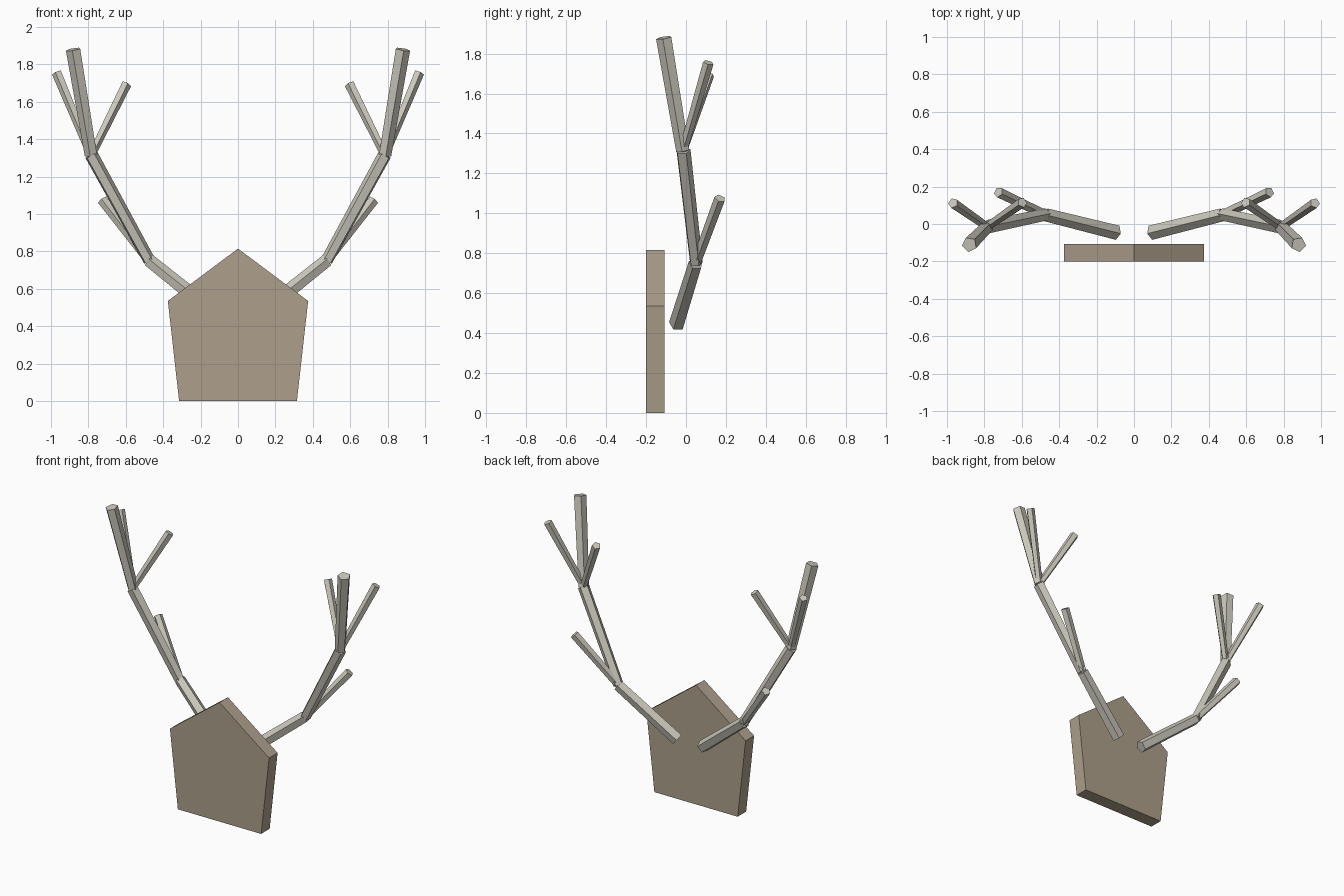
import bpy, bmesh
from mathutils import Vector, Matrix

if "Cube" in bpy.data.objects:
    bpy.data.objects.remove(bpy.data.objects["Cube"])


def material(name, color):
    m = bpy.data.materials.new(name)
    m.diffuse_color = (*color, 1)
    m.use_nodes = True
    m.node_tree.nodes["Principled BSDF"].inputs["Base Color"].default_value = m.diffuse_color
    return m


def finish(name, bm, mat):
    bmesh.ops.recalc_face_normals(bm, faces=bm.faces)
    me = bpy.data.meshes.new(name)
    bm.to_mesh(me)
    bm.free()
    me.materials.append(mat)
    ob = bpy.data.objects.new(name, me)
    bpy.context.collection.objects.link(ob)
    return ob


def branch(name, a, b, r1, r2, mat):
    """Five-sided rod from a to b, mirrored to the other antler."""
    a, b = Vector(a), Vector(b)
    d = b - a
    bm = bmesh.new()
    bmesh.ops.create_cone(
        bm, cap_ends=True, segments=5, radius1=r1, radius2=r2, depth=d.length,
        matrix=Matrix.Translation((a + b) / 2) @ d.to_track_quat('Z', 'Y').to_matrix().to_4x4())
    ob = finish(name, bm, mat)
    mod = ob.modifiers.new("mirror", 'MIRROR')
    mod.use_axis[0] = True
    mod.use_mirror_merge = False
    return ob


wood = material("wood", (0.42, 0.35, 0.26))
bone = material("bone", (0.60, 0.58, 0.50))

# Wall plaque: extruded pentagon
bm = bmesh.new()
outline = [(-0.315, 0), (0.315, 0), (0.375, 0.535), (0, 0.815), (-0.375, 0.535)]
face = bm.faces.new([bm.verts.new((x, -0.2, z)) for x, z in outline])
ext = bmesh.ops.extrude_face_region(bm, geom=[face], use_keep_orig=True)
bmesh.ops.translate(bm, vec=(0, 0.092, 0),
                    verts=[v for v in ext["geom"] if isinstance(v, bmesh.types.BMVert)])
finish("plaque", bm, wood)

# Antler beams and tines
base = (0.095, -0.045, 0.445)
fork_low = (0.475, 0.05, 0.75)
fork_high = (0.785, -0.015, 1.315)
branch("beam_lower", base, fork_low, 0.041, 0.037, bone)
branch("beam_middle", fork_low, fork_high, 0.034, 0.038, bone)
branch("beam_top", fork_high, (0.88, -0.11, 1.88), 0.035, 0.041, bone)
branch("tine_low", fork_low, (0.725, 0.17, 1.075), 0.025, 0.029, bone)
branch("tine_outer", fork_high, (0.968, 0.112, 1.755), 0.022, 0.028, bone)
branch("tine_inner", fork_high, (0.597, 0.115, 1.695), 0.022, 0.028, bone)
